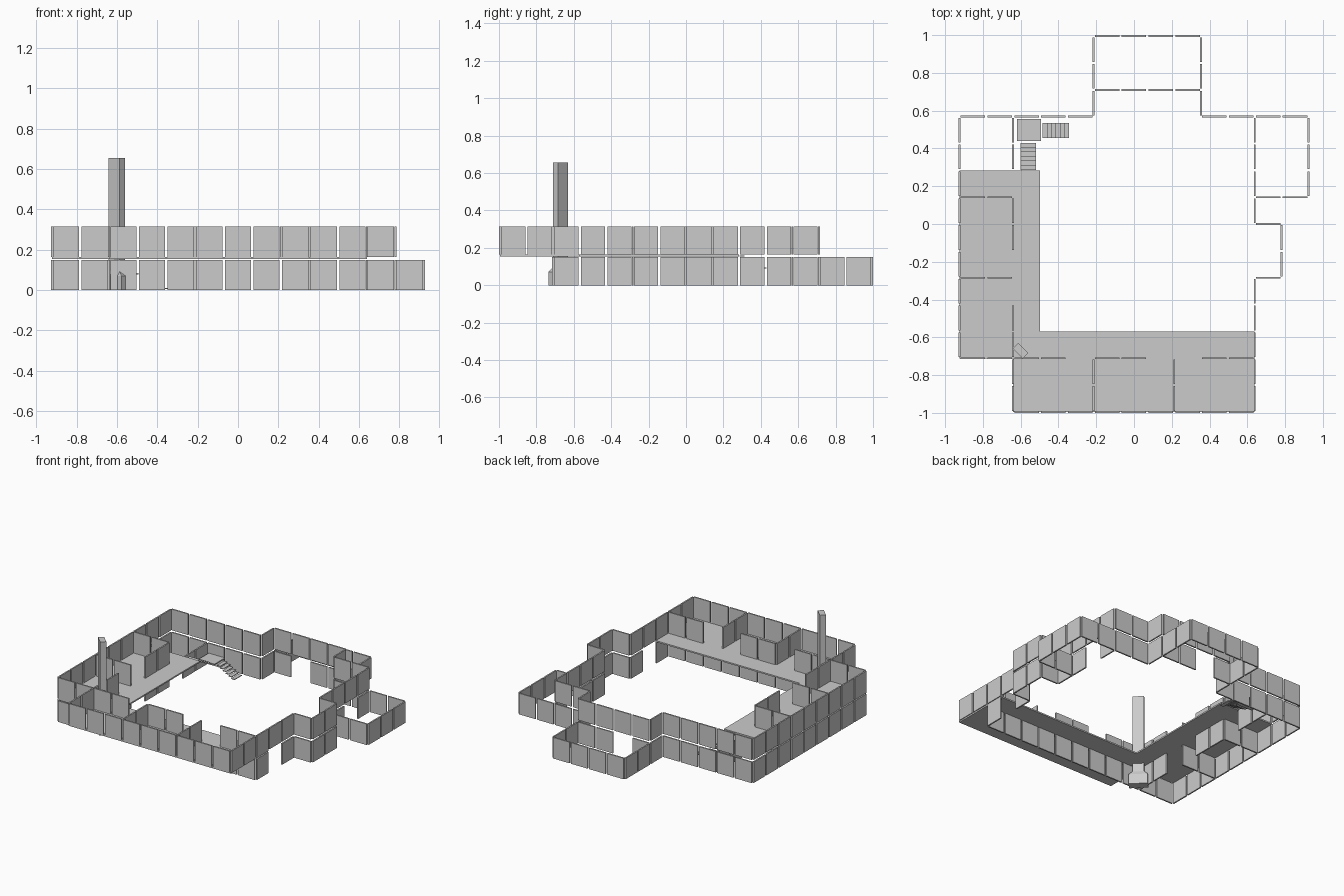
import bpy, bmesh
from math import radians
from mathutils import Matrix

if "Cube" in bpy.data.objects:
    bpy.data.objects.remove(bpy.data.objects["Cube"])

P = 0.1421                      # panel pitch
GX = lambda i: -0.924 + P * i   # grid columns 0..13
GY = lambda j: -0.995 + P * j   # grid rows 0..14


def add_box(bm, x0, x1, y0, y1, z0, z1):
    m = Matrix.Translation(((x0 + x1) / 2, (y0 + y1) / 2, (z0 + z1) / 2)) \
        @ Matrix.Diagonal((x1 - x0, y1 - y0, z1 - z0, 1))
    bmesh.ops.create_cube(bm, size=1, matrix=m)


def finish(bm, name):
    bmesh.ops.recalc_face_normals(bm, faces=bm.faces)
    me = bpy.data.meshes.new(name)
    bm.to_mesh(me)
    bm.free()
    ob = bpy.data.objects.new(name, me)
    bpy.context.collection.objects.link(ob)
    return ob


def walls(name, z, runs):
    """runs: ('x', row, first, last) or ('y', column, first, last) in grid steps"""
    bm = bmesh.new()
    g, t = 0.006, 0.005
    for axis, line, a, b in runs:
        for k in range(a, b):
            if axis == 'x':
                add_box(bm, GX(k) + g, GX(k + 1) - g, GY(line) - t, GY(line) + t, z, z + 0.15)
            else:
                add_box(bm, GX(line) - t, GX(line) + t, GY(k) + g, GY(k + 1) - g, z, z + 0.15)
    return finish(bm, name)


# outer walls common to both storeys
shared = [('y', 0, 2, 11), ('x', 11, 0, 5), ('y', 5, 11, 12), ('y', 9, 11, 12),
          ('x', 11, 9, 11), ('y', 11, 7, 8), ('x', 7, 11, 12), ('y', 12, 5, 7),
          ('x', 5, 11, 12)]

# ground floor: recessed front wall, back room and side room
walls("lower_outer_walls", 0, shared + [
    ('x', 2, 0, 11), ('y', 11, 2, 3), ('y', 11, 4, 5),
    ('y', 5, 12, 14), ('y', 9, 12, 14), ('x', 14, 5, 9),
    ('x', 8, 11, 13), ('y', 13, 8, 11), ('x', 11, 11, 13)])
walls("lower_partitions", 0, [
    ('x', 12, 5, 6), ('x', 12, 7, 9), ('y', 11, 8, 9), ('y', 11, 10, 11),
    ('x', 8, 0, 2), ('x', 5, 0, 2), ('y', 2, 9, 11), ('y', 2, 6, 8), ('y', 2, 2, 4)])

# upper floor: front wing overhangs
walls("upper_outer_walls", 0.165, shared + [
    ('x', 2, 0, 2), ('y', 2, 0, 2), ('x', 0, 2, 11), ('y', 11, 0, 5),
    ('y', 11, 8, 11), ('x', 12, 5, 9)])
walls("upper_partitions", 0.165, [
    ('x', 8, 0, 2), ('x', 5, 0, 2), ('y', 2, 6, 8), ('y', 2, 2, 4),
    ('x', 2, 2, 4), ('x', 2, 5, 7), ('x', 2, 9, 11), ('y', 5, 0, 2), ('y', 8, 0, 2)])

# L-shaped upper floor slab with gallery
bm = bmesh.new()
pts = [(0, 2), (2, 2), (2, 0), (11, 0), (11, 3), (3, 3), (3, 9), (0, 9)]
face = bm.faces.new([bm.verts.new((GX(i), GY(j), 0.154)) for i, j in pts])
ext = bmesh.ops.extrude_face_region(bm, geom=[face])
top = [v for v in ext["geom"] if isinstance(v, bmesh.types.BMVert)]
bmesh.ops.translate(bm, verts=top, vec=(0, 0, 0.010))
finish(bm, "upper_floor_slab")

# open-tread stairs turning at a landing
bm = bmesh.new()
for k in range(6):
    x = -0.345 - 0.0225 * k
    z = 0.004 + 0.0128 * k
    add_box(bm, x - 0.027, x, 0.455, 0.535, z, z + 0.005)
    y = 0.43 - 0.0235 * k
    z = 0.090 + 0.0128 * k
    add_box(bm, -0.60, -0.52, y - 0.026, y, z, z + 0.005)
finish(bm, "stair_treads")
bm = bmesh.new()
add_box(bm, -0.62, -0.493, 0.44, 0.556, 0.076, 0.084)
finish(bm, "stair_landing")

# corner fireplace tapering into a tall chimney
bm = bmesh.new()
rings = []
for hx, hy, z in [(.062, .03, 0), (.062, .03, .07), (.038, .02, .095), (.038, .02, .655)]:
    rings.append([bm.verts.new((sx * hx, sy * hy, z))
                  for sx, sy in ((-1, -1), (1, -1), (1, 1), (-1, 1))])
for a, b in zip(rings, rings[1:]):
    for k in range(4):
        n = (k + 1) % 4
        bm.faces.new((a[k], a[n], b[n], b[k]))
bm.faces.new(rings[0][::-1])
bm.faces.new(rings[-1])
chimney = finish(bm, "chimney")
chimney.location = (-0.601, -0.671, 0)
chimney.rotation_euler.z = radians(-45)
